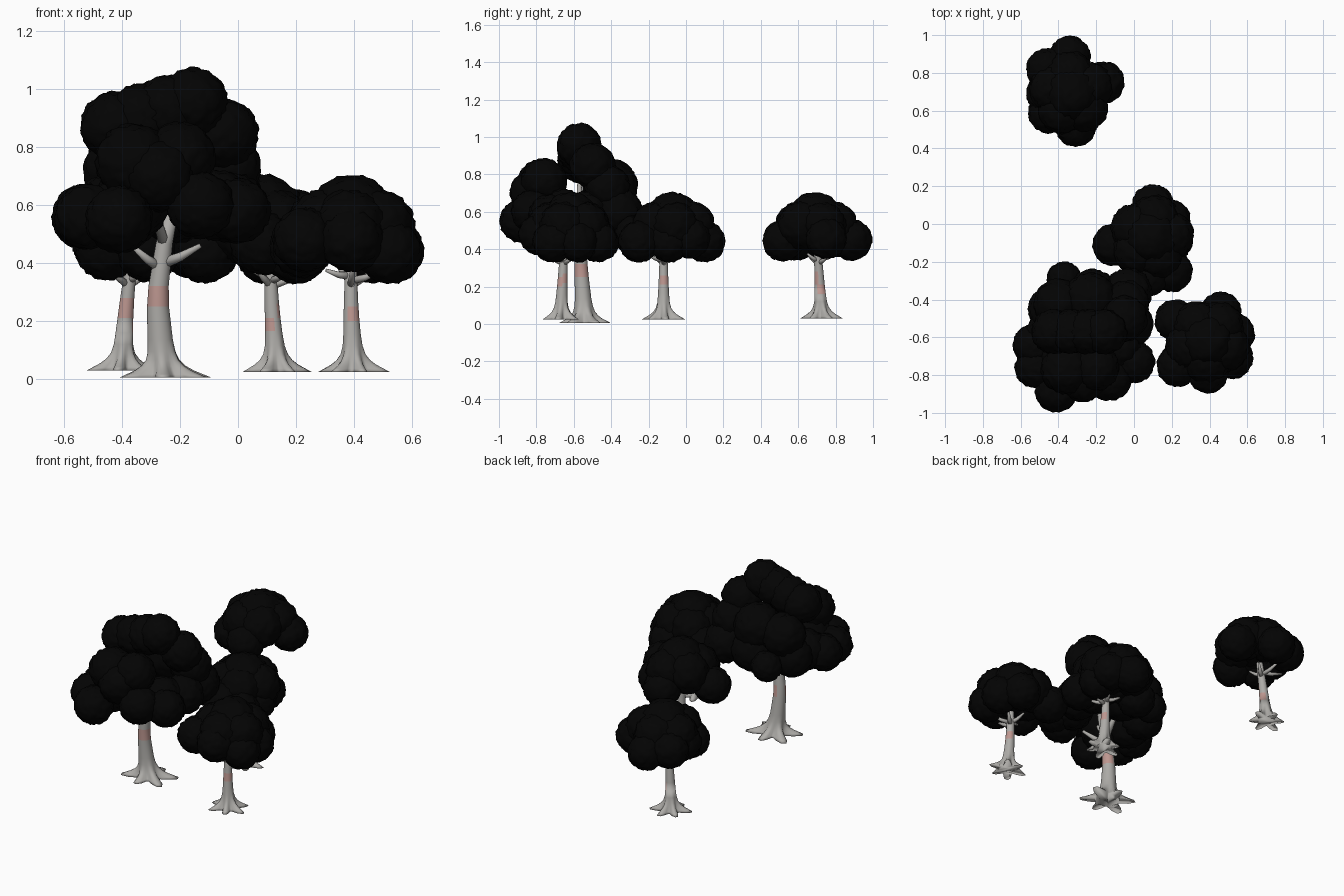
import bpy, bmesh, math, random
from mathutils import Vector, Matrix

random.seed(4)
cube = bpy.data.objects.get("Cube")
if cube:
    bpy.data.objects.remove(cube)


def material(name, colour):
    mat = bpy.data.materials.new(name)
    mat.use_nodes = True
    mat.diffuse_color = (*colour, 1)
    bsdf = mat.node_tree.nodes["Principled BSDF"]
    bsdf.inputs["Base Color"].default_value = (*colour, 1)
    bsdf.inputs["Roughness"].default_value = 0.9
    return mat


BARK = material("grey bark", (0.42, 0.41, 0.39))
PINK = material("pink bark patch", (0.51, 0.31, 0.28))
LEAF = material("dark foliage", (0.001, 0.001, 0.001))


def finish(bm, name, mats):
    mesh = bpy.data.meshes.new(name)
    bmesh.ops.recalc_face_normals(bm, faces=bm.faces)
    for face in bm.faces:
        face.smooth = True
    bm.to_mesh(mesh)
    bm.free()
    for mat in mats:
        mesh.materials.append(mat)
    obj = bpy.data.objects.new(name, mesh)
    bpy.context.collection.objects.link(obj)


def skin(bm, rings):
    """Bridge successive vertex rings and close both ends."""
    for low, high in zip(rings, rings[1:]):
        n = len(low)
        for i in range(n):
            j = (i + 1) % n
            bm.faces.new((low[i], low[j], high[j], high[i]))
    bm.faces.new(rings[0][::-1])
    bm.faces.new(rings[-1])


def tube(bm, points, radii, sides=8):
    """Tapered tube through a list of points."""
    points = [Vector(p) for p in points]
    rings = []
    for k, p in enumerate(points):
        ahead = points[min(k + 1, len(points) - 1)] - points[max(k - 1, 0)]
        turn = ahead.to_track_quat('Z', 'Y')
        rings.append([bm.verts.new(p + turn @ Vector((
            radii[k] * math.cos(math.tau * i / sides),
            radii[k] * math.sin(math.tau * i / sides), 0)))
            for i in range(sides)])
    skin(bm, rings)


def trunk(name, base, top, bend, radius, reach, patches, tips, phase, roots=6):
    """Curved trunk with root flare, pink patches (low, high, direction, half angle) and branches."""
    base, top, bend = Vector(base), Vector(top), Vector(bend)
    height = top.z - base.z

    def spine(t):
        return base.lerp(top, t) + bend * math.sin(math.pi * t)

    levels = {0, 0.012, 0.025, 0.04, 0.06, 0.09, 0.13, height * 0.8, height}
    for low, high, *_ in patches:
        levels |= {low - base.z, high - base.z}
    sides = roots * 6
    bm = bmesh.new()
    rings = []
    for z in sorted(levels):
        t = z / height
        core = radius * (1.15 - 0.55 * t) + radius * 0.6 * math.exp(-z / 0.05)
        flare = (reach - radius * 1.8) * math.exp(-(z / 0.032) ** 1.3)
        ring = []
        for i in range(sides):
            a = math.tau * i / sides
            lobe = 0.5 + 0.5 * math.cos(roots * (a - phase))
            uneven = 0.85 + 0.2 * math.sin(2 * a + phase)
            r = core + flare * lobe * uneven
            ring.append(bm.verts.new(spine(t) + Vector((r * math.cos(a), r * math.sin(a), 0))))
        rings.append(ring)
    skin(bm, rings)
    for face in bm.faces:
        c = face.calc_center_median()
        out = c - spine((c.z - base.z) / height)
        angle = math.degrees(math.atan2(out.y, out.x))
        for low, high, facing, half in patches:
            off = abs((angle - facing + 180) % 360 - 180)
            if low < c.z < high and off <= half:
                face.material_index = 1
    # branches
    for t, tip in tips:
        start, tip = spine(t), Vector(tip)
        middle = start.lerp(tip, 0.5) - Vector((0, 0, 0.006))
        tube(bm, [start, middle, tip], [radius * 0.5, radius * 0.38, radius * 0.2])
    finish(bm, name, [BARK, PINK])


def canopy(name, lobes):
    """Cluster of rough leafy balls given as x, y, z, radius."""
    bm = bmesh.new()
    for x, y, z, r in lobes:
        centre = Vector((x, y, z))
        made = bmesh.ops.create_icosphere(bm, subdivisions=4, radius=r,
                                          matrix=Matrix.Translation(centre))
        for v in made["verts"]:
            v.co += (v.co - centre) * random.uniform(-0.05, 0.05)
    finish(bm, name, [LEAF])


def small_tree(name, base, top, patches, centre, outer, phase):
    cx, cy = centre
    angles = [phase + math.tau * k / 5 for k in range(5)]
    spread = [(0.68 + 0.04 * (k % 3), (base[0] + 0.1 * math.cos(a),
              base[1] + 0.1 * math.sin(a), 0.375 + 0.015 * (k % 2)))
              for k, a in enumerate(angles)]
    trunk(name + "_trunk", base, top, (-0.005, 0, 0), 0.029, 0.13, patches, spread, phase)
    # high crown, inner dome and outer skirt
    lobes = [(cx, cy, 0.555, 0.147)]
    lobes += [(cx + 0.1 * math.cos(a), cy + 0.1 * math.sin(a), 0.525, 0.126) for a in angles]
    lobes += [(x, y, z, 0.109) for x, y, z in outer]
    canopy(name + "_canopy", lobes)


small_tree("back_tree", (-0.4, 0.725, 0.03), (-0.36, 0.7, 0.46),
           [(0.21, 0.28, -90, 80), (0.16, 0.21, 20, 50)], (-0.33, 0.69),
           [(-0.34, 0.885, 0.45), (-0.46, 0.82, 0.47), (-0.16, 0.75, 0.46),
            (-0.46, 0.69, 0.47), (-0.45, 0.59, 0.45), (-0.31, 0.52, 0.445)], 0.4)
small_tree("middle_tree", (0.135, -0.12, 0.025), (0.11, -0.12, 0.46),
           [(0.21, 0.26, 10, 60), (0.165, 0.21, -125, 45)], (0.09, -0.07),
           [(0.1, 0.1, 0.44), (0.19, 0.02, 0.46), (0.2, -0.09, 0.44),
            (0.2, -0.25, 0.44), (0.08, -0.27, 0.47), (-0.11, -0.11, 0.44)], 0.1)
small_tree("left_tree", (0.4, -0.67, 0.025), (0.39, -0.65, 0.46),
           [(0.2, 0.25, -60, 60), (0.22, 0.27, 45, 45)], (0.39, -0.62),
           [(0.46, -0.47, 0.44), (0.53, -0.58, 0.44), (0.22, -0.51, 0.46),
            (0.23, -0.75, 0.48), (0.39, -0.785, 0.48), (0.52, -0.71, 0.44)], 0.9)

# large tree
trunk("large_trunk", (-0.25, -0.54, 0.005), (-0.23, -0.57, 0.58), (-0.035, -0.005, 0),
      0.041, 0.18, [(0.25, 0.32, -45, 140)],
      [(0.66, (-0.36, -0.62, 0.455)), (0.68, (-0.13, -0.62, 0.46)),
       (0.75, (-0.25, -0.42, 0.62)), (0.8, (-0.3, -0.72, 0.64)),
       (0.9, (-0.3, -0.57, 0.82))], 1.5)
ridge = [(-0.155 - 0.09 * k, -0.57, 0.955 - 0.027 * k, 0.117) for k in range(4)]
canopy("large_canopy", ridge + [
    # middle tier
    (-0.05, -0.5, 0.845, 0.12), (-0.2, -0.76, 0.765, 0.12),
    (-0.36, -0.77, 0.75, 0.13), (-0.23, -0.4, 0.74, 0.14),
    (-0.4, -0.42, 0.72, 0.13), (-0.04, -0.42, 0.73, 0.12),
    (-0.27, -0.82, 0.7, 0.12),
    # lower skirt
    (-0.53, -0.64, 0.56, 0.11), (-0.52, -0.76, 0.56, 0.11),
    (-0.41, -0.88, 0.55, 0.115), (-0.37, -0.72, 0.6, 0.13),
    (-0.13, -0.82, 0.6, 0.115), (0, -0.73, 0.58, 0.11),
    (-0.08, -0.65, 0.6, 0.12), (-0.02, -0.53, 0.59, 0.12),
    (-0.03, -0.36, 0.6, 0.125), (-0.37, -0.29, 0.56, 0.09),
    (-0.44, -0.45, 0.58, 0.12), (-0.45, -0.58, 0.58, 0.12),
    (-0.22, -0.37, 0.6, 0.13)])
